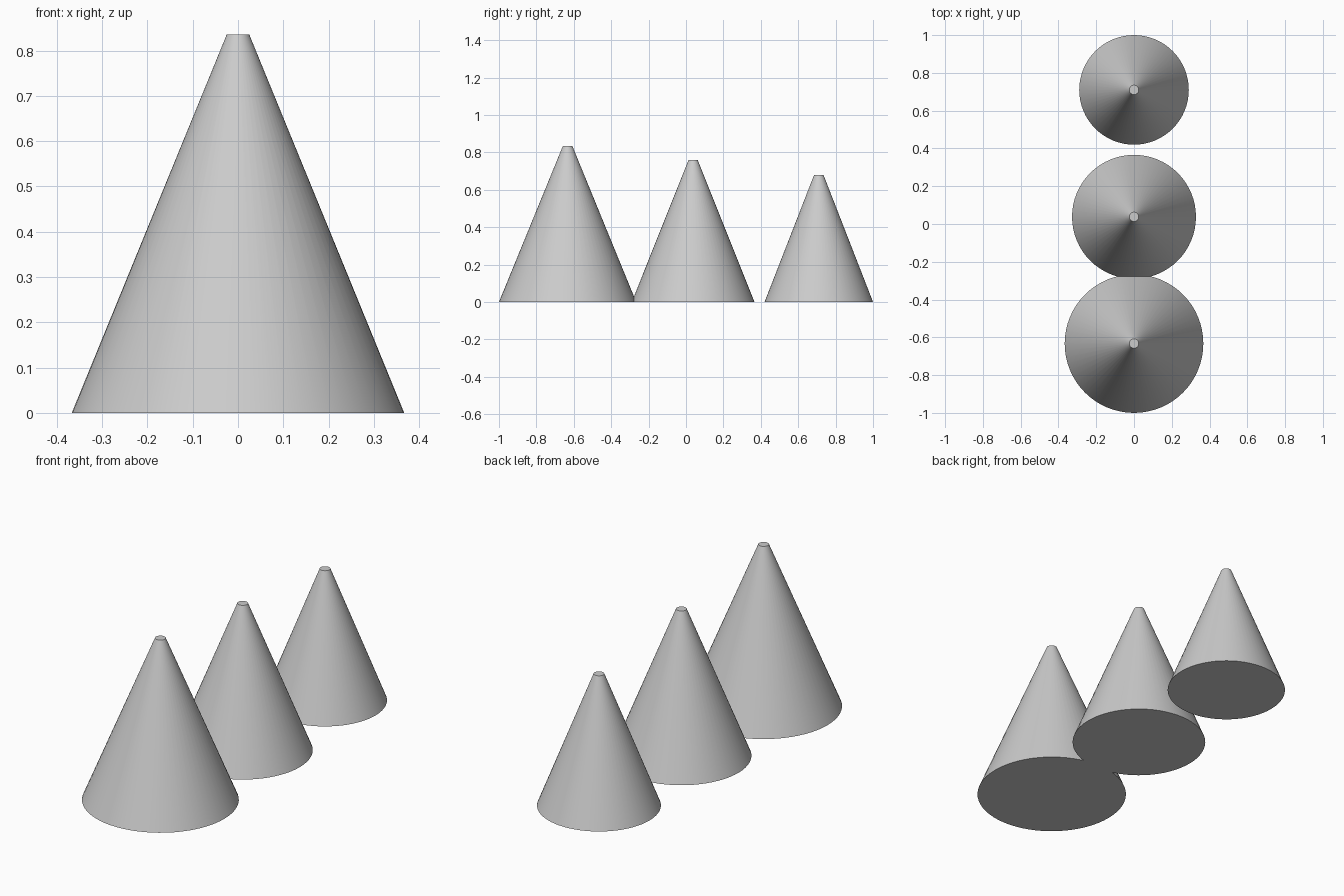
import bpy
import math

cube = bpy.data.objects.get("Cube")
if cube:
    bpy.data.objects.remove(cube, do_unlink=True)

# Single light grey colour
grey = bpy.data.materials.new("light_grey")
grey.use_nodes = True
colour = (0.6, 0.6, 0.6, 1)
grey.diffuse_color = colour
grey.node_tree.nodes["Principled BSDF"].inputs["Base Color"].default_value = colour


def add_cone(name, y, radius, height):
    """Blunt-tipped cone standing on the ground."""
    bpy.ops.mesh.primitive_cone_add(
        vertices=64, radius1=radius, radius2=0.025, depth=height,
        location=(0, y, height / 2))
    cone = bpy.context.object
    cone.name = name
    cone.data.materials.append(grey)
    bpy.ops.object.shade_smooth_by_angle(angle=math.radians(30))


# Row of three cones, shrinking towards the back
add_cone("front_cone", -0.633, 0.367, 0.835)
add_cone("middle_cone", 0.038, 0.328, 0.758)
add_cone("back_cone", 0.71, 0.29, 0.68)
